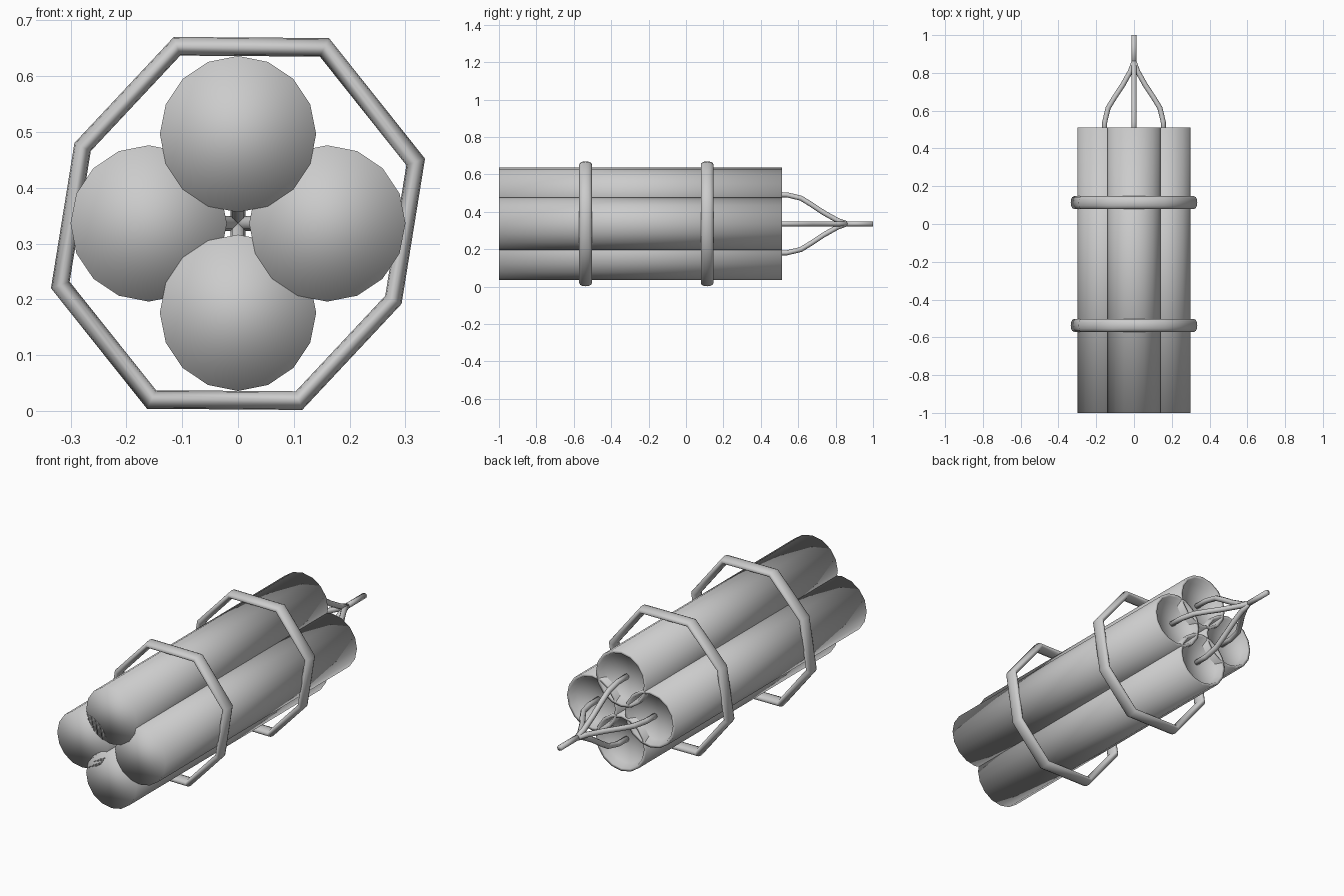
import bpy, bmesh
from math import sin, cos, pi

if "Cube" in bpy.data.objects:
    bpy.data.objects.remove(bpy.data.objects["Cube"])

CZ = 0.336      # height of the bundle axis
OFF = 0.16      # stick distance from the axis
R = 0.14
BACK = 0.512
DIRS = [("top", 0, 1), ("right", 1, 0), ("bottom", 0, -1), ("left", -1, 0)]


def finish(name, bm):
    bmesh.ops.recalc_face_normals(bm, faces=bm.faces)
    me = bpy.data.meshes.new(name)
    bm.to_mesh(me)
    bm.free()
    me.polygons.foreach_set("use_smooth", [True] * len(me.polygons))
    ob = bpy.data.objects.new(name, me)
    bpy.context.collection.objects.link(ob)
    return ob


def bridge(bm, a, b):
    n = len(a)
    for i in range(n):
        j = (i + 1) % n
        bm.faces.new((a[i], a[j], b[j], b[i]))


def stick(name, x, z):
    # 16-sided tube with a flat front and a recessed back end
    bm = bmesh.new()
    profile = [(R, -1), (R, BACK), (0.126, BACK), (0.112, BACK - 0.035)]
    rings = [[bm.verts.new((x + r * cos(2 * pi * i / 16), y, z + r * sin(2 * pi * i / 16)))
              for i in range(16)] for r, y in profile]
    for a, b in zip(rings, rings[1:]):
        bridge(bm, a, b)
    bm.faces.new(rings[0])
    hub = bm.verts.new((x, BACK - 0.045, z))
    for i in range(16):
        bm.faces.new((rings[-1][i], rings[-1][(i + 1) % 16], hub))
    finish(name, bm)


def strap(name, y):
    # skewed octagonal band with an oval section
    half = [(0.163, 0.332), (-0.115, 0.334), (-0.293, 0.144), (-0.335, -0.116)]
    corners = half + [(-x, -z) for x, z in half]
    bm = bmesh.new()
    rings = []
    for x, z in corners:
        ring = []
        for i in range(12):
            a = 2 * pi * i / 12
            s = 0.95 + 0.05 * cos(a)
            ring.append(bm.verts.new((x * s, y + 0.034 * sin(a), CZ + z * s)))
        rings.append(ring)
    for i, ring in enumerate(rings):
        bridge(bm, ring, rings[(i + 1) % 8])
    finish(name, bm)


def fuse(name, dx, dz, path):
    # round cord following a path given as (distance from axis, y)
    bm = bmesh.new()
    rings = []
    for k, (d, y) in enumerate(path):
        d0, y0 = path[max(k - 1, 0)]
        d1, y1 = path[min(k + 1, len(path) - 1)]
        ln = ((d1 - d0) ** 2 + (y1 - y0) ** 2) ** 0.5
        td, ty = (d1 - d0) / ln, (y1 - y0) / ln
        ring = []
        for i in range(8):
            u, v = 0.0135 * cos(2 * pi * i / 8), 0.0135 * sin(2 * pi * i / 8)
            e = d + u * ty
            ring.append(bm.verts.new((dx * e + dz * v, y - u * td, CZ + dz * e - dx * v)))
        rings.append(ring)
    for a, b in zip(rings, rings[1:]):
        bridge(bm, a, b)
    bm.faces.new(rings[0])
    bm.faces.new(rings[-1])
    finish(name, bm)


# four sticks, each with a fuse branch
BRANCH = [(0.156, 0.46), (0.155, 0.54), (0.137, 0.615), (0.103, 0.67),
          (0.06, 0.735), (0.018, 0.81), (0, 0.86)]
for label, dx, dz in DIRS:
    stick("stick_" + label, dx * OFF, CZ + dz * OFF)
    fuse("fuse_" + label, dx, dz, BRANCH)

# joined fuse tip
fuse("fuse_tip", 1, 0, [(0, 0.83), (0, 1.0)])

# two binding straps
strap("front_strap", -0.537)
strap("back_strap", 0.113)
